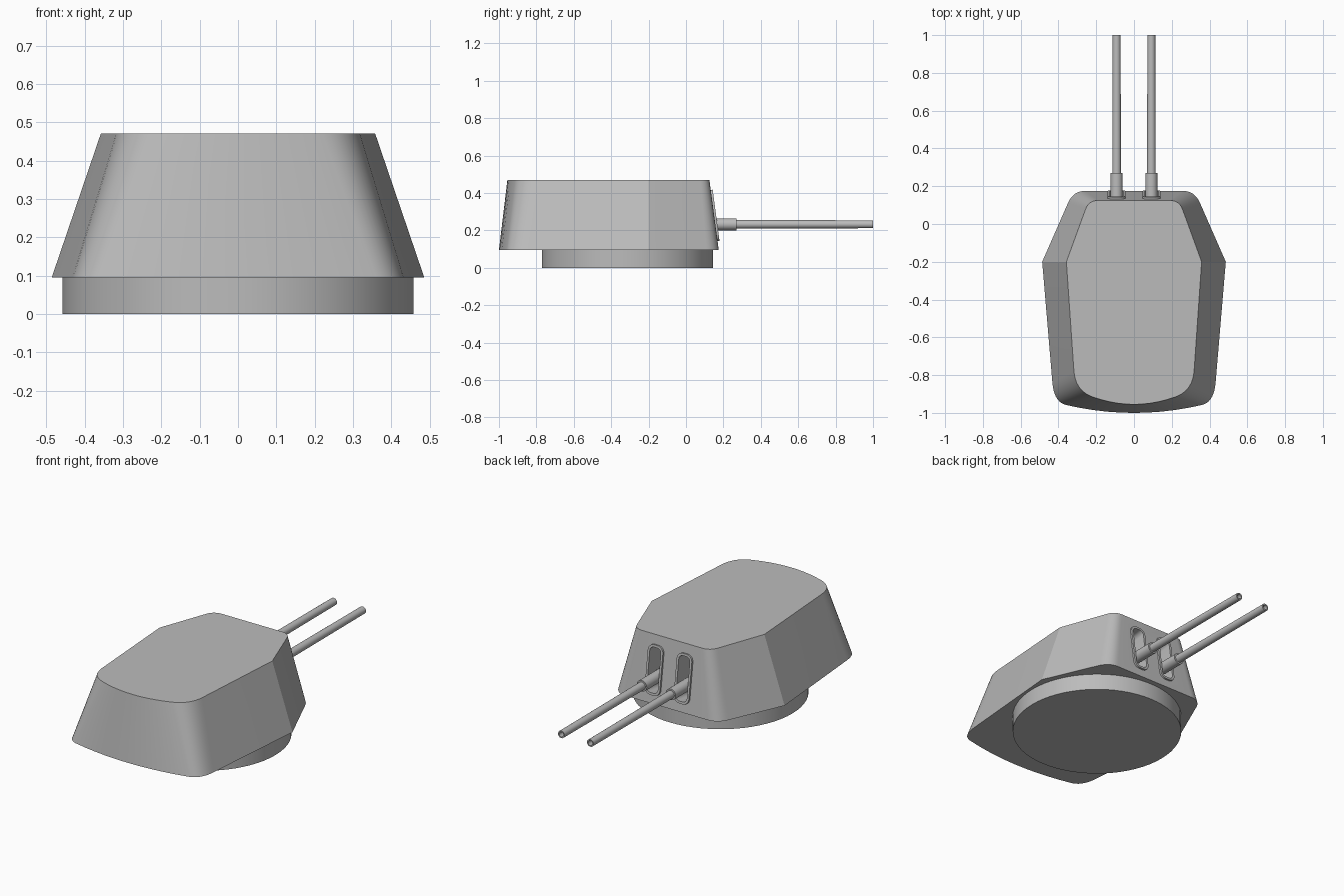
import bpy, bmesh, math
from mathutils import Matrix

if "Cube" in bpy.data.objects:
    bpy.data.objects.remove(bpy.data.objects["Cube"])

grey = bpy.data.materials.new("naval grey")
grey.diffuse_color = (0.5, 0.5, 0.5, 1)
grey.use_nodes = True
grey.node_tree.nodes["Principled BSDF"].inputs["Base Color"].default_value = grey.diffuse_color


def make(name, bm, smooth=20):
    bmesh.ops.recalc_face_normals(bm, faces=bm.faces)
    me = bpy.data.meshes.new(name)
    bm.to_mesh(me)
    bm.free()
    ob = bpy.data.objects.new(name, me)
    bpy.context.collection.objects.link(ob)
    me.materials.append(grey)
    if smooth:
        shade(ob, smooth)
    return ob


def shade(ob, angle):
    bpy.ops.object.select_all(action='DESELECT')
    ob.select_set(True)
    bpy.context.view_layer.objects.active = ob
    bpy.ops.object.shade_smooth_by_angle(angle=math.radians(angle))


def bezier(p0, p1, p2, n=9):
    return [tuple((1 - t) ** 2 * a + 2 * t * (1 - t) * b + t * t * c
                  for a, b, c in zip(p0, p1, p2))
            for t in (i / n for i in range(n + 1))]


def outline(back_y, rear, knee, front):
    """Full closed outline: bowed rear, rounded corners, side knee."""
    (rx, ry) = rear[0]
    half = [(rx * i / 5, back_y + (ry - back_y) * (i / 5) ** 2) for i in range(5)]
    half += bezier(*rear) + [knee] + bezier(*front)
    return half + [(-x, y) for x, y in reversed(half[1:])]


def bridge(bm, a, b):
    n = len(a)
    for i in range(n):
        bm.faces.new((a[i], a[(i + 1) % n], b[(i + 1) % n], b[i]))


# Gun house: lower outline lofted to a smaller roof outline
low = outline(-1.0, [(0.36, -0.958), (0.423, -0.943), (0.432, -0.84)], (0.486, -0.2),
              [(0.35, 0.11), (0.322, 0.175), (0.26, 0.175)])
top = outline(-0.955, [(0.22, -0.915), (0.309, -0.883), (0.318, -0.78)], (0.358, -0.2),
              [(0.257, 0.077), (0.239, 0.125), (0.19, 0.125)])
bm = bmesh.new()
a = [bm.verts.new((x, y, 0.095)) for x, y in low]
b = [bm.verts.new((x, y, 0.47)) for x, y in top]
bridge(bm, a, b)
bm.faces.new(a)
bm.faces.new(b)
house = make("gun_house", bm, None)

# Turret ring under the house
bm = bmesh.new()
bmesh.ops.create_cone(bm, cap_ends=True, segments=64, radius1=0.458, radius2=0.458,
                      depth=0.1, matrix=Matrix.Translation((0, -0.313, 0.05)))
make("turret_ring", bm)


def slot_loop(bm, hx, hz, r, y, mat):
    """Rounded rectangle facing +y."""
    pts = []
    for k, (sx, sz) in enumerate([(1, 1), (-1, 1), (-1, -1), (1, -1)]):
        for j in range(7):
            t = math.radians(90 * k + 15 * j)
            pts.append((sx * (hx - r) + r * math.cos(t), y, sz * (hz - r) + r * math.sin(t)))
    vs = [bm.verts.new(p) for p in pts]
    bmesh.ops.transform(bm, matrix=mat, verts=vs)
    return vs


slope = Matrix.Rotation(math.atan2(0.05, 0.375), 4, 'X')
GUN_Z = 0.233

for side, sx in (("left", -0.092), ("right", 0.092)):
    mat = Matrix.Translation((sx, 0.150, 0.28)) @ slope

    # Elevation slot cut into the face plate
    bm = bmesh.new()
    a = slot_loop(bm, 0.035, 0.125, 0.025, -0.12, mat)
    b = slot_loop(bm, 0.035, 0.125, 0.025, 0.05, mat)
    bridge(bm, a, b)
    bm.faces.new(a)
    bm.faces.new(b)
    cutter = make("slot_cutter", bm, None)
    cutter.hide_render = True
    bpy.context.view_layer.objects.active = house
    mod = house.modifiers.new("slot", 'BOOLEAN')
    mod.operation = 'DIFFERENCE'
    mod.solver = 'EXACT'
    mod.object = cutter
    bpy.ops.object.modifier_apply(modifier=mod.name)
    bpy.data.objects.remove(cutter)

    # Raised frame around the slot
    bm = bmesh.new()
    loops = [slot_loop(bm, hx, hz, r, y, mat) for hx, hz, r, y in
             ((0.048, 0.138, 0.036, -0.004), (0.048, 0.138, 0.036, 0.011),
              (0.035, 0.125, 0.025, 0.011), (0.035, 0.125, 0.025, -0.004))]
    for i in range(4):
        bridge(bm, loops[i], loops[(i + 1) % 4])
    make("slot_frame_" + side, bm)

    # Gun: sleeve, slightly tapered barrel and hollow muzzle, turned about y
    bm = bmesh.new()
    profile = [(0, 0.02), (0.032, 0.02), (0.032, 0.27), (0.023, 0.27),
               (0.021, 1.0), (0.014, 1.0), (0.014, 0.9), (0, 0.9)]
    vs = [bm.verts.new((sx + r, y, GUN_Z)) for r, y in profile]
    es = [bm.edges.new(p) for p in zip(vs, vs[1:])]
    bmesh.ops.spin(bm, geom=vs + es, cent=(sx, 0, GUN_Z), axis=(0, 1, 0),
                   angle=2 * math.pi, steps=24)
    bmesh.ops.remove_doubles(bm, verts=bm.verts, dist=1e-4)
    make("gun_" + side, bm, 30)

shade(house, 20)
